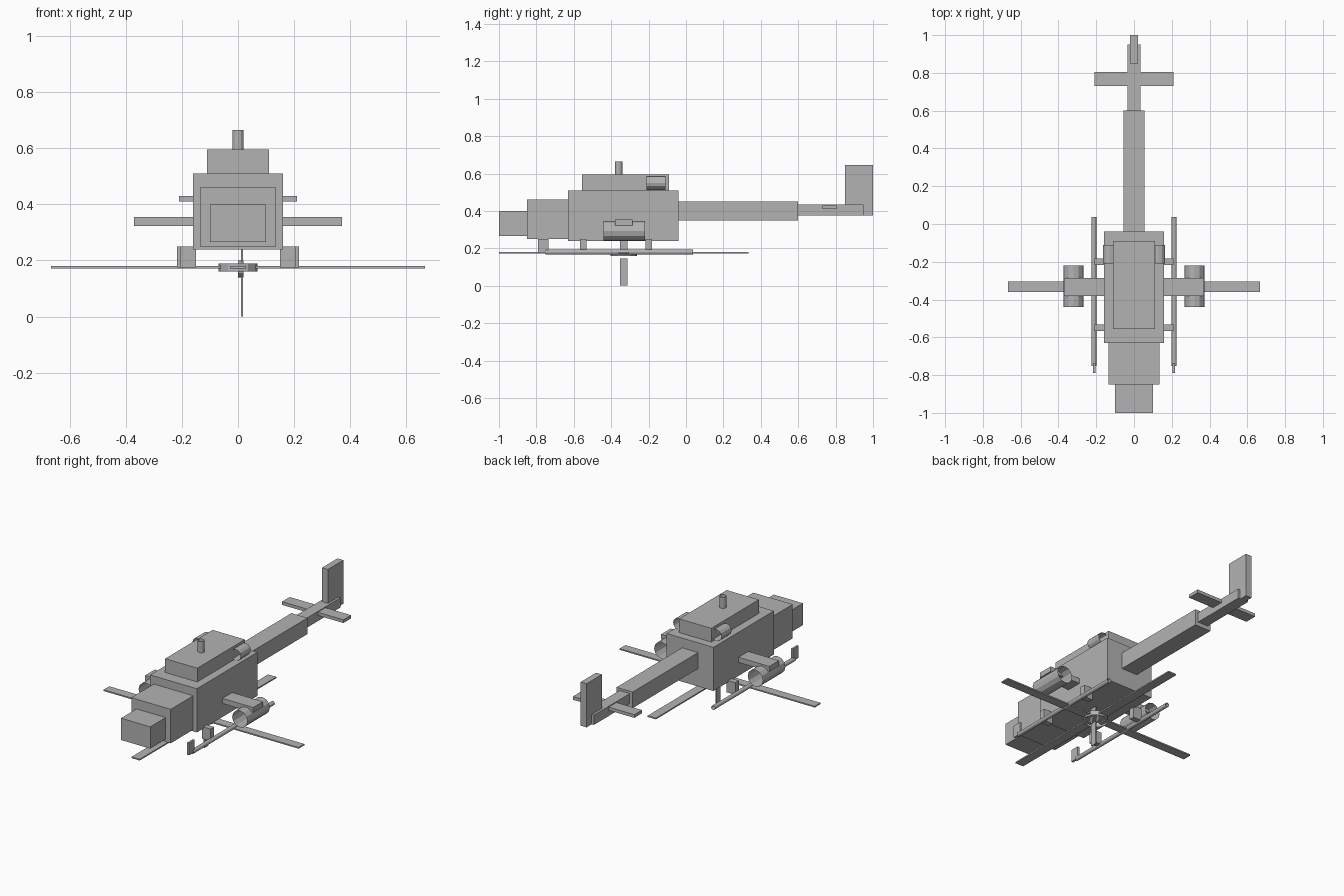
import bpy
import bmesh
from math import pi
from mathutils import Matrix, Vector

cube = bpy.data.objects.get("Cube")
if cube:
    bpy.data.objects.remove(cube, do_unlink=True)

GREY = (0.45, 0.45, 0.45, 1.0)
grey = bpy.data.materials.new("plain grey")
grey.diffuse_color = GREY
grey.use_nodes = True
grey.node_tree.nodes["Principled BSDF"].inputs["Base Color"].default_value = GREY


def finish(name, bm):
    mesh = bpy.data.meshes.new(name)
    bm.to_mesh(mesh)
    bm.free()
    mesh.materials.append(grey)
    obj = bpy.data.objects.new(name, mesh)
    bpy.context.collection.objects.link(obj)
    return obj


def box(name, x, y, z):
    """Box from (low, high) ranges on each axis."""
    lo, hi = Vector((x[0], y[0], z[0])), Vector((x[1], y[1], z[1]))
    bm = bmesh.new()
    bmesh.ops.create_cube(bm, size=1)
    size = Matrix.Diagonal((hi - lo).to_4d())
    size[3][3] = 1
    bm.transform(Matrix.Translation((lo + hi) / 2) @ size)
    return finish(name, bm)


def centred_box(name, half_width, y, z):
    return box(name, (-half_width, half_width), y, z)


def tube(name, centre, radius, length, axis):
    """Open-ended faceted tube along an axis."""
    bm = bmesh.new()
    bmesh.ops.create_cone(bm, cap_ends=False, segments=12,
                          radius1=radius, radius2=radius, depth=length)
    turn = {"x": Matrix.Rotation(pi / 2, 4, "Y"),
            "y": Matrix.Rotation(pi / 2, 4, "X"),
            "z": Matrix.Identity(4)}[axis]
    bm.transform(Matrix.Translation(centre) @ turn)
    return finish(name, bm)


# Fuselage
centred_box("cabin", 0.16, (-0.63, -0.04), (0.24, 0.51))
centred_box("cockpit", 0.135, (-0.85, -0.63), (0.25, 0.46))
centred_box("nose", 0.1, (-1.0, -0.85), (0.265, 0.40))
centred_box("engine_cowling", 0.11, (-0.555, -0.09), (0.51, 0.595))
tube("mast", (0, -0.36, 0.63), 0.02, 0.07, "z")

# Tail
centred_box("tail_boom", 0.055, (-0.04, 0.60), (0.35, 0.45))
centred_box("tail_boom_end", 0.035, (0.60, 0.95), (0.375, 0.435))
centred_box("tail_fin", 0.02, (0.85, 1.0), (0.375, 0.645))
centred_box("stabiliser", 0.21, (0.73, 0.805), (0.41, 0.43))

# Wing and parts repeated on both sides
centred_box("stub_wing", 0.37, (-0.38, -0.285), (0.323, 0.355))
for side, s in (("left", 1), ("right", -1)):
    def span(a, b):
        return sorted((s * a, s * b))

    tube(side + "_pod", (s * 0.32, -0.33, 0.293), 0.052, 0.22, "y")
    tube(side + "_exhaust", (s * 0.13, -0.16, 0.55), 0.035, 0.1, "y")
    tube(side + "_skid", (s * 0.212, -0.357, 0.18), 0.013, 0.79, "y")
    box(side + "_skid_toe", span(0.205, 0.218), (-0.79, -0.735), (0.175, 0.25))
    for end, y in (("front", -0.55), ("rear", -0.2)):
        box(side + "_" + end + "_strut", span(0.15, 0.21),
            (y - 0.017, y + 0.017), (0.175, 0.25))

# Main rotor below the cabin: four blades around a hub
HUB_Y = -0.333
tube("rotor_hub", (0, HUB_Y, 0.175), 0.07, 0.03, "z")
for i in range(4):
    blade = box("rotor_blade", (0.05, 0.667), (-0.028, 0.028), (0.172, 0.18))
    blade.data.transform(Matrix.Translation((0, HUB_Y, 0))
                         @ Matrix.Rotation(i * pi / 2, 4, "Z"))

# Small upright rotor
tube("small_rotor_hub", (0.01, HUB_Y, 0.17), 0.03, 0.02, "x")
for name, z in (("lower", (0.0, 0.145)), ("upper", (0.195, 0.34))):
    box("small_rotor_" + name + "_blade", (0.01, 0.018),
        (HUB_Y - 0.02, HUB_Y + 0.02), z)
